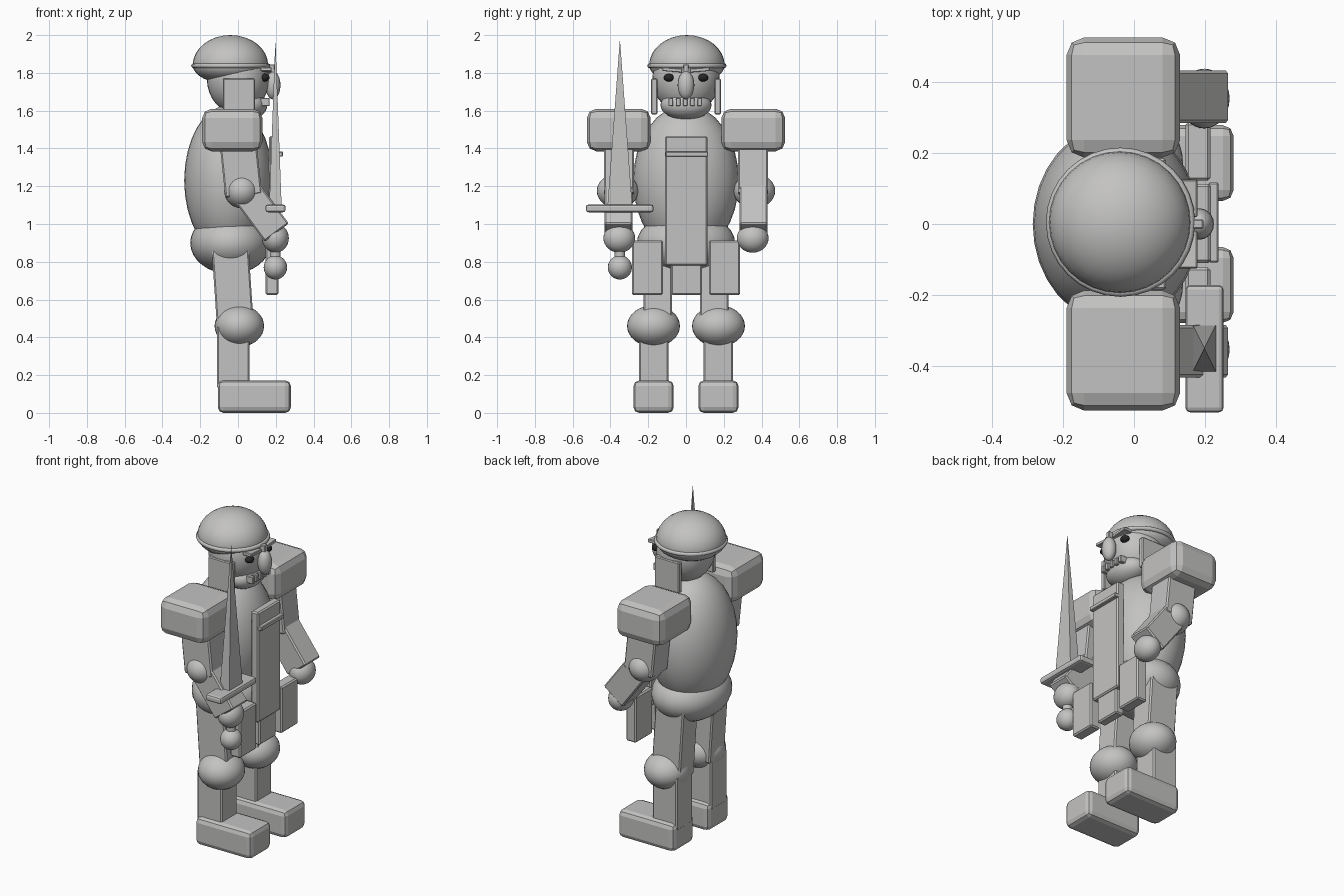
import bpy, bmesh, math
from mathutils import Vector, Matrix

if "Cube" in bpy.data.objects:
    bpy.data.objects.remove(bpy.data.objects["Cube"])


def material(name, rgb):
    m = bpy.data.materials.new(name)
    m.diffuse_color = (*rgb, 1)
    m.use_nodes = True
    m.node_tree.nodes["Principled BSDF"].inputs["Base Color"].default_value = m.diffuse_color
    return m


GREY = material("stone grey", (0.55, 0.545, 0.54))
DARK = material("eye black", (0.02, 0.02, 0.02))


def finish(bm, name, mat=GREY, smooth=False):
    bmesh.ops.recalc_face_normals(bm, faces=bm.faces)
    me = bpy.data.meshes.new(name)
    bm.to_mesh(me)
    bm.free()
    me.materials.append(mat)
    for p in me.polygons:
        p.use_smooth = smooth
    ob = bpy.data.objects.new(name, me)
    bpy.context.collection.objects.link(ob)
    return ob


def ball(name, c, r, mat=GREY, seg=32, lower=1.0):
    """Ellipsoid; the lower half can be flattened."""
    bm = bmesh.new()
    bmesh.ops.create_uvsphere(bm, u_segments=seg, v_segments=seg // 2, radius=1)
    for v in bm.verts:
        if v.co.z < 0:
            v.co.z *= lower
        v.co = Vector((v.co.x * r[0], v.co.y * r[1], v.co.z * r[2])) + Vector(c)
    return finish(bm, name, mat, True)


def box(name, lo, hi, bevel=0.008, segments=1, rot=None):
    """Bevelled box given by its two extreme corners, optionally turned about its centre."""
    lo, hi = Vector(lo), Vector(hi)
    bm = bmesh.new()
    bmesh.ops.create_cube(bm, size=1)
    bmesh.ops.scale(bm, vec=hi - lo, verts=bm.verts)
    if bevel:
        bmesh.ops.bevel(bm, geom=bm.edges[:], offset=bevel, segments=segments,
                        profile=0.5, affect='EDGES')
    if rot is not None:
        bmesh.ops.transform(bm, matrix=rot, verts=bm.verts)
    bmesh.ops.translate(bm, vec=(lo + hi) / 2, verts=bm.verts)
    return finish(bm, name)


def limb(name, a, b, wx, wy):
    """Box running from a to b."""
    a, b = Vector(a), Vector(b)
    d, c = b - a, (a + b) / 2
    half = Vector((wx, wy, d.length)) / 2
    rot = Matrix.Rotation(math.atan2(d.x, d.z), 4, 'Y')
    return box(name, c - half, c + half, 0.008, 1, rot)


# torso and hips
ball("torso", (-0.05, 0, 1.23), (0.235, 0.28, 0.40))
ball("hips", (-0.04, 0, 0.90), (0.213, 0.26, 0.165))

# head and jaw
ball("head", (0, 0, 1.77), (0.165, 0.178, 0.19))
ball("jaw", (0.055, 0, 1.63), (0.10, 0.135, 0.078))

# helmet dome and rim
ball("helmet", (-0.04, 0.005, 1.84), (0.20, 0.20, 0.16), lower=0.62)
bpy.ops.mesh.primitive_torus_add(major_segments=32, minor_segments=8, major_radius=0.197,
                                 minor_radius=0.013, location=(-0.038, 0.005, 1.838))
rim = bpy.context.object
rim.name = "helmet_rim"
rim.data.materials.append(GREY)
bpy.ops.object.shade_smooth()

# face
ball("nose", (0.185, 0, 1.735), (0.04, 0.044, 0.075), seg=20)
box("nose_guard", (0.15, -0.014, 1.79), (0.195, 0.014, 1.845), 0.004)
for i in range(5):
    y = -0.08 + i * 0.038
    box("tooth", (0.12, y - 0.012, 1.625), (0.168, y + 0.012, 1.668), 0.003)

# tabard, its cross bar and the middle skirt plate
box("tabard", (0.165, -0.11, 0.78), (0.216, 0.113, 1.466))
box("tabard_bar", (0.21, -0.108, 1.357), (0.238, 0.117, 1.383), 0.004)
box("middle_skirt_plate", (0.145, -0.08, 0.625), (0.205, 0.085, 0.90))

for s, side in ((-1, "right"), (1, "left")):
    def pair(name, x0, x1, y0, y1, z0, z1, bevel=0.008, seg=1, rot=None):
        ya, yb = sorted((s * y0, s * y1))
        return box(f"{side}_{name}", (x0, ya, z0), (x1, yb, z1), bevel, seg, rot)

    # eyes and brows
    ball(side + "_eye", (0.142, s * 0.09, 1.775), (0.025, 0.028, 0.021), DARK, 16)
    pair("brow", 0.12, 0.178, 0.02, 0.125, 1.806, 1.826, 0.003, 1,
         Matrix.Rotation(s * 0.08, 4, 'X'))
    # cheek guard
    pair("cheek_guard", -0.08, 0.09, 0.152, 0.184, 1.58, 1.77, 0.005)
    # shoulder pad
    pair("shoulder_pad", -0.19, 0.13, 0.187, 0.525, 1.385, 1.61, 0.05, 2)
    # arm
    limb(side + "_upper_arm", (0.03, s * 0.355, 1.15), (-0.005, s * 0.355, 1.48), 0.195, 0.16)
    ball(side + "_elbow", (0.02, s * 0.362, 1.175), (0.093, 0.11, 0.092))
    limb(side + "_forearm", (0.205, s * 0.358, 0.955), (0.045, s * 0.358, 1.17), 0.16, 0.148)
    ball(side + "_hand", (0.198, s * 0.353, 0.925), (0.071, 0.084, 0.077))
    # skirt plate
    pair("skirt_plate", 0.145, 0.215, 0.122, 0.287, 0.625, 0.913)
    # leg
    limb(side + "_thigh", (-0.012, s * 0.15, 0.43), (-0.043, s * 0.15, 0.89), 0.195, 0.15)
    ball(side + "_knee", (0.007, s * 0.172, 0.46), (0.131, 0.14, 0.11))
    pair("shin", -0.11, 0.06, 0.092, 0.248, 0.13, 0.46)
    pair("boot", -0.107, 0.28, 0.065, 0.278, 0.0, 0.172, 0.03, 2)

# sword: pommel, grip, guard and tapered blade
SX, SY = 0.198, -0.35
ball("pommel", (SX, SY, 0.77), (0.062, 0.064, 0.064), seg=24)
bm = bmesh.new()
bmesh.ops.create_cone(bm, cap_ends=True, segments=16, radius1=0.028, radius2=0.028, depth=0.33,
                      matrix=Matrix.Translation((SX, SY, 0.925)))
finish(bm, "grip")
box("sword_guard", (0.145, -0.53, 1.062), (0.252, -0.172, 1.103), 0.013, 2)
bm = bmesh.new()
base = [bm.verts.new((SX + i * 0.033, SY + j * 0.066, 1.09))
        for i, j in ((-1, -1), (1, -1), (1, 1), (-1, 1))]
tip = bm.verts.new((SX, SY, 1.98))
bm.faces.new(base[::-1])
for k in range(4):
    bm.faces.new((base[k], base[(k + 1) % 4], tip))
finish(bm, "blade")
